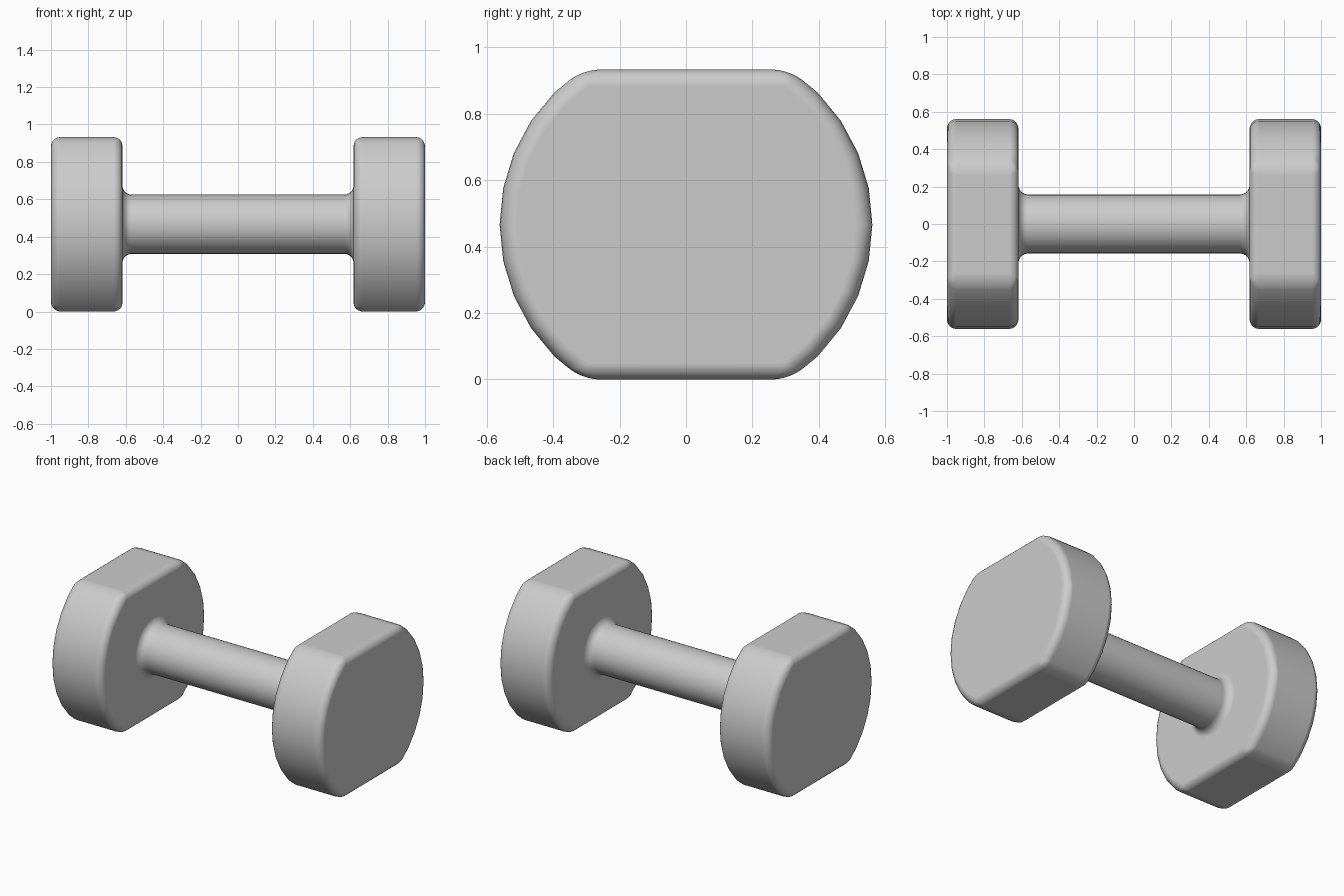
import bpy, bmesh
from math import sin, cos, tau

if "Cube" in bpy.data.objects:
    bpy.data.objects.remove(bpy.data.objects["Cube"])

SIDES = 32
HEAD_R, HANDLE_R = 0.561, 0.158
FLAT = HEAD_R * sin(tau * 5 / SIDES)   # half height where the heads are cut flat
END, INNER = 1.0, 0.618                # outer and inner faces of a head

bm = bmesh.new()


def ring(x, r):
    """32-sided cross-section, flattened at the top and bottom."""
    verts = []
    for i in range(SIDES):
        a = tau * i / SIDES
        y, z = r * cos(a), r * sin(a)
        z = max(-FLAT, min(FLAT, z))
        verts.append(bm.verts.new((x, y, z + FLAT)))
    return verts


# Continuous body: left head, handle, right head
stations = [(-END, HEAD_R), (-INNER, HEAD_R), (-INNER, HANDLE_R),
            (INNER, HANDLE_R), (INNER, HEAD_R), (END, HEAD_R)]
rings = [ring(x, r) for x, r in stations]
for a, b in zip(rings, rings[1:]):
    for i in range(SIDES):
        j = (i + 1) % SIDES
        bm.faces.new((a[i], a[j], b[j], b[i]))

# End faces
bm.faces.new(rings[0])
bm.faces.new(rings[-1])
bmesh.ops.recalc_face_normals(bm, faces=bm.faces[:])

mesh = bpy.data.meshes.new("dumbbell")
bm.to_mesh(mesh)
bm.free()
dumbbell = bpy.data.objects.new("dumbbell", mesh)
bpy.context.collection.objects.link(dumbbell)

# Smooth shading, with rounded rims, flat corners and handle fillets
for p in mesh.polygons:
    p.use_smooth = True
bevel = dumbbell.modifiers.new("rounding", 'BEVEL')
bevel.width = 0.05
bevel.segments = 5
bevel.limit_method = 'ANGLE'
bevel.angle_limit = 0.5
bevel.harden_normals = True
